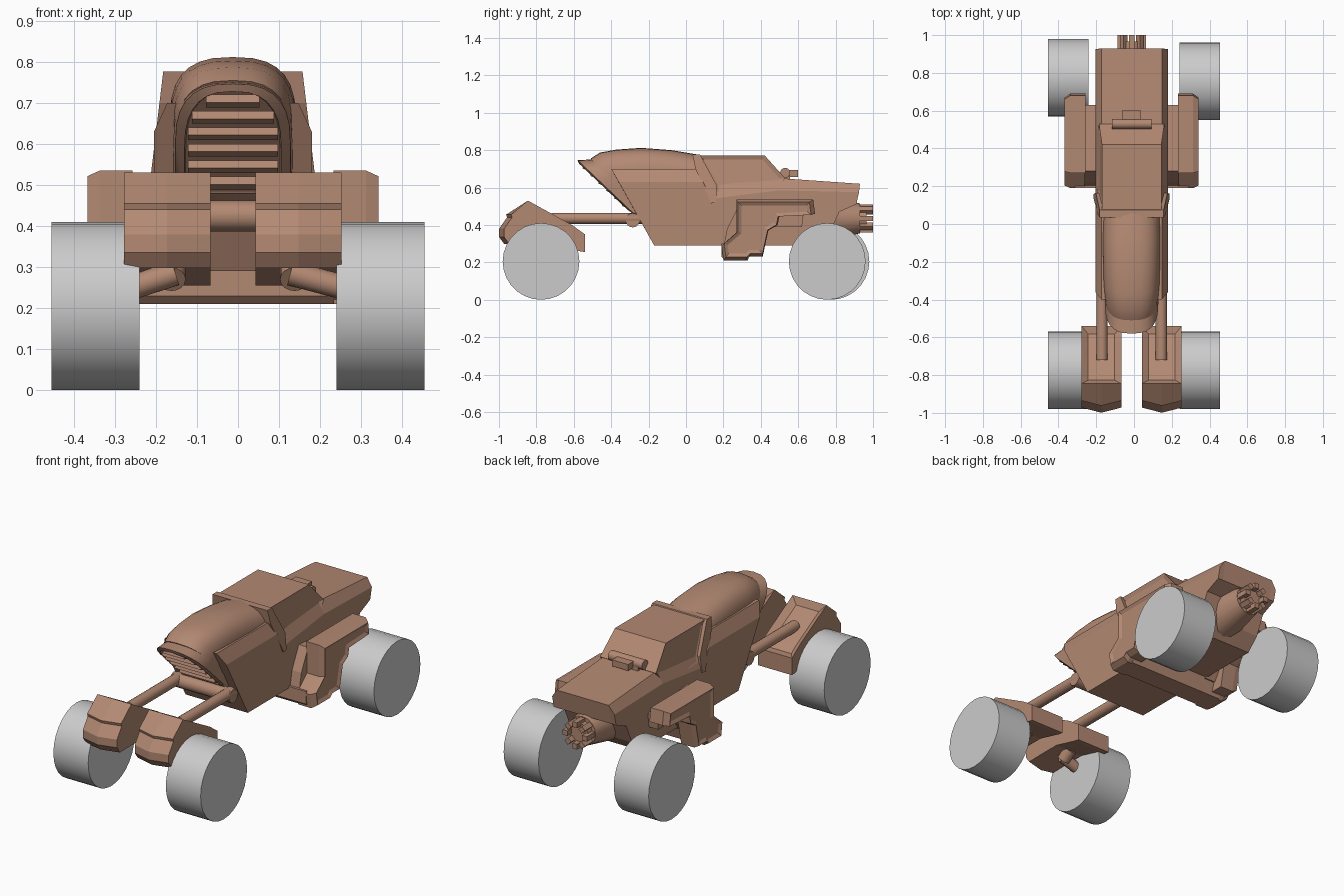
import bpy, bmesh
from math import sin, cos, pi, radians
from mathutils import Vector, Matrix

if "Cube" in bpy.data.objects:
    bpy.data.objects.remove(bpy.data.objects["Cube"])

CX = -0.0125            # the bodywork sits slightly left of the wheels
brown = bpy.data.materials.new("brown_paint")
brown.diffuse_color = (0.45, 0.25, 0.17, 1)
brown.use_nodes = True
brown.node_tree.nodes["Principled BSDF"].inputs["Base Color"].default_value = brown.diffuse_color


def finish(name, bm, mat=brown, smooth=0):
    bmesh.ops.recalc_face_normals(bm, faces=bm.faces)
    me = bpy.data.meshes.new(name)
    bm.to_mesh(me)
    bm.free()
    ob = bpy.data.objects.new(name, me)
    bpy.context.collection.objects.link(ob)
    if mat:
        me.materials.append(mat)
    if smooth:
        bpy.ops.object.select_all(action='DESELECT')
        ob.select_set(True)
        bpy.context.view_layer.objects.active = ob
        bpy.ops.object.shade_smooth_by_angle(angle=radians(smooth))
    return ob


def loft(name, rings, smooth=0, inset=None):
    """Bridge rings of 3D points; inset=(test, thickness, depth) recesses faces."""
    bm = bmesh.new()
    vs = [[bm.verts.new(p) for p in r] for r in rings]
    n = len(rings[0])
    for a, b in zip(vs, vs[1:]):
        for i in range(n):
            j = (i + 1) % n
            bm.faces.new((a[i], a[j], b[j], b[i]))
    bm.faces.new(vs[0])
    bm.faces.new(vs[-1])
    bmesh.ops.recalc_face_normals(bm, faces=bm.faces)
    if inset:
        test, th, dp = inset
        faces = [f for f in bm.faces if test(f)]
        bmesh.ops.inset_region(bm, faces=faces, thickness=th, depth=dp, use_even_offset=True)
    return finish(name, bm, smooth=smooth)


def slab(name, levels, s=1, **kw):
    """Side profiles (y, z) stacked at offsets x from the body centre."""
    return loft(name, [[(CX + s * x, y, z) for y, z in pts] for x, pts in levels], **kw)


def tube(name, a, b, r1, r2=None, n=16, mat=brown):
    a, b = Vector(a), Vector(b)
    bm = bmesh.new()
    m = Matrix.Translation((a + b) / 2) @ (b - a).to_track_quat('Z', 'Y').to_matrix().to_4x4()
    bmesh.ops.create_cone(bm, cap_ends=True, segments=n, radius1=r1,
                          radius2=r1 if r2 is None else r2, depth=(b - a).length, matrix=m)
    return finish(name, bm, mat, 35)


def box(name, c, size, rot=Matrix()):
    bm = bmesh.new()
    bmesh.ops.create_cube(bm, size=1, matrix=Matrix.Translation(c) @ rot @ Matrix.Diagonal((*size, 1)))
    return finish(name, bm)


def arch(y, top, w, base, shear, n=14):
    """Arched section whose foot is swept back by shear."""
    zs = top - 0.14
    pts = [(w, base)]
    for i in range(n + 1):
        t = pi * i / n
        c = cos(t)
        pts.append((w * abs(c) ** 0.75 * (1 if c > 0 else -1), zs + 0.14 * max(sin(t), 0) ** 0.8))
    pts.append((-w, base))
    return [(CX + x, y + (top - z) * shear, z) for x, z in pts]


# Wheels
for name, x, y in (("front_wheel_left", -1, -0.775), ("front_wheel_right", 1, -0.775),
                   ("rear_wheel_left", -1, 0.775), ("rear_wheel_right", 1, 0.755)):
    tube(name, (x * 0.24, y, 0.205), (x * 0.455, y, 0.205), 0.205, n=28, mat=None)

# Main body with chamfered upper edges
low = [(0.91, 0.51), (0.82, 0.47), (0.77, 0.36), (0.70, 0.29), (-0.17, 0.29)]
inner = [(-0.40, 0.70), (0.06, 0.70), (0.14, 0.63), (0.5, 0.65), (0.93, 0.62)] + low
outer = [(-0.36, 0.63), (0.09, 0.63), (0.14, 0.54), (0.5, 0.585), (0.925, 0.575)] + low
slab("body", [(-0.1925, outer), (-0.16, inner), (0.16, inner), (0.1925, outer)])

# Rounded hood and slanted grille surround
loft("hood", [arch(-0.51, 0.755, 0.14, 0.45, 0.87), arch(-0.46, 0.787, 0.146, 0.45, 0.8),
              arch(-0.37, 0.803, 0.15, 0.45, 0.65), arch(-0.24, 0.812, 0.152, 0.45, 0.4),
              arch(-0.08, 0.80, 0.154, 0.45, 0.1), arch(0.07, 0.775, 0.155, 0.45, 0)], smooth=40)
loft("grille_surround", [arch(-0.49, 0.75, 0.145, 0.45, 0.87), arch(-0.58, 0.747, 0.14, 0.45, 1.05),
                         arch(-0.572, 0.728, 0.118, 0.48, 1.05),
                         arch(-0.535, 0.728, 0.115, 0.48, 1.05)], smooth=35)
for i in range(6):
    z = 0.505 + i * 0.04
    w = 0.22 if i < 4 else (0.2 if i == 4 else 0.13)
    box(f"grille_slat_{i}", (CX, -0.558 + (0.728 - z) * 1.05, z), (w, 0.035, 0.02),
        Matrix.Rotation(radians(-20), 4, 'X'))

# Cabin with recessed side windows, and windscreen frame


def flare(name, pts, x0, k, **kw):
    loft(name, [[(CX + s * (x0 - (z - 0.575) * k), y, z) for y, z in pts] for s in (-1, 1)], **kw)


flare("cabin", [(0.06, 0.772), (0.42, 0.772), (0.53, 0.65), (0.47, 0.575), (0.17, 0.575)], 0.183, 0.13,
      inset=(lambda f: abs(f.normal.x) > 0.8, 0.022, -0.01))
flare("windscreen_frame", [(0.035, 0.777), (0.075, 0.777), (0.165, 0.61), (0.16, 0.52), (0.135, 0.515),
                           (0.05, 0.70)], 0.194, 0.12)

# Bar behind the cabin
tube("roof_bar", (CX - 0.105, 0.53, 0.678), (CX + 0.105, 0.53, 0.678), 0.027)
box("roof_bar_block", (CX, 0.565, 0.675), (0.1, 0.07, 0.035))
box("roof_bar_foot", (CX, 0.53, 0.65), (0.16, 0.05, 0.05))

# Rear exhaust with toothed rim
tube("exhaust_cone", (CX, 0.72, 0.435), (CX, 0.93, 0.435), 0.125, 0.08)
tube("exhaust_pipe", (CX, 0.9, 0.435), (CX, 0.965, 0.435), 0.06)
for i in range(8):
    r = Matrix.Rotation(i * pi / 4, 4, 'Y')
    box(f"exhaust_tooth_{i}", Vector((CX, 0.955, 0.435)) + r @ Vector((0, 0, 0.06)), (0.028, 0.09, 0.03), r)

# Under-body cross member and front cross tube
slab("cross_member", [(x, [(0.19, 0.23), (0.21, 0.21), (0.33, 0.21), (0.36, 0.30), (0.19, 0.30)])
                      for x in (-0.30, 0.30)])
tube("front_cross_tube", (CX - 0.185, -0.285, 0.425), (CX + 0.185, -0.285, 0.425), 0.038)

# Paired parts: front pods, struts, rear fenders
pod = [(-0.845, 0.53), (-0.935, 0.455), (-0.93, 0.44), (-0.972, 0.38), (-0.972, 0.335), (-0.945, 0.298),
       (-0.86, 0.30), (-0.72, 0.30), (-0.57, 0.26), (-0.54, 0.255), (-0.54, 0.35), (-0.61, 0.40)]
nose = [(y - 0.027 if y < -0.9 else y, z) for y, z in pod]
fender = [(0.27, 0.535), (0.68, 0.535), (0.69, 0.46), (0.5, 0.45), (0.49, 0.40), (0.44, 0.37), (0.41, 0.23),
          (0.34, 0.23), (0.32, 0.21), (0.20, 0.21), (0.19, 0.29), (0.27, 0.36)]
fender_face = [(0.39 + (y - 0.39) * 0.93, 0.40 + (z - 0.40) * 0.9) for y, z in fender]
for s, side in ((-1, "left"), (1, "right")):
    slab(f"front_pod_{side}", [(0.055, pod), (0.16, nose), (0.265, pod)], s,
         inset=(lambda f: f.normal.z > 0.5 and f.calc_center_median().y > -0.83 and abs(f.normal.x) < 0.5,
                0.035, -0.025))
    tube(f"front_strut_{side}", (CX + s * 0.157, -0.72, 0.435), (CX + s * 0.157, -0.2, 0.435), 0.03)
    tube(f"front_hub_{side}", (CX + s * 0.15, -0.775, 0.27), (CX + s * 0.15, -0.72, 0.31), 0.035)
    tube(f"front_axle_{side}", (CX + s * 0.14, -0.775, 0.285), (s * 0.26, -0.775, 0.25), 0.03)
    slab(f"rear_fender_{side}", [(0.245, fender), (0.325, fender), (0.355, fender_face)], s,
         inset=(lambda f: len(f.verts) > 4 and abs(f.calc_center_median().x - CX) > 0.3, 0.018, -0.01))
    slab(f"fender_mount_{side}", [(x, [(0.2, 0.28), (0.36, 0.28), (0.43, 0.39), (0.62, 0.39), (0.63, 0.47),
                                       (0.28, 0.5), (0.22, 0.38)]) for x in (0.18, 0.25)], s)
